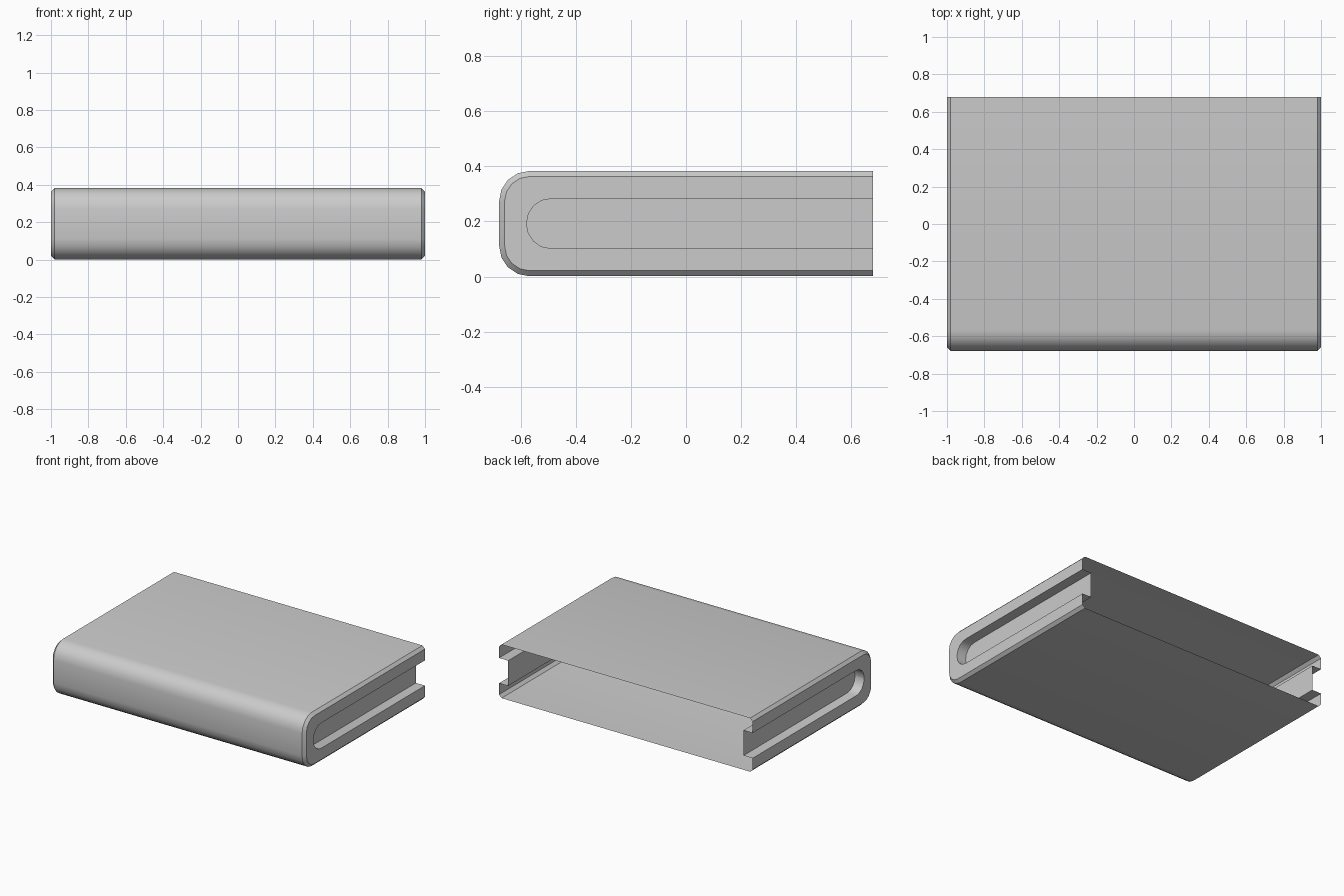
import bpy, bmesh
from math import sin, cos, pi

if "Cube" in bpy.data.objects:
    bpy.data.objects.remove(bpy.data.objects["Cube"])

MID_Z = 0.192      # centre height of the slab
BACK = 0.678       # open rear edge
SEGS = 4           # facets per rounded corner


def u_profile(front, half, r):
    """Open U in the YZ plane: top rear, round the front, bottom rear."""
    top = [(front + r - r * sin(a), MID_Z + half - r + r * cos(a))
           for a in (i * pi / 2 / SEGS for i in range(SEGS + 1))]
    bottom = [(y, 2 * MID_Z - z) for y, z in reversed(top)]
    return [(BACK, MID_Z + half)] + top + bottom + [(BACK, MID_Z - half)]


outer = u_profile(-0.678, 0.191, 0.11)    # main skin
rim = u_profile(-0.658, 0.171, 0.09)      # inner edge of the chamfer
groove = u_profile(-0.578, 0.09, 0.087)   # side groove outline

# Stations from the right groove floor out to the rim and over the skin, then mirrored
half_stations = [(0.928, groove), (1.0, groove), (1.0, rim), (0.98, outer)]
stations = half_stations + [(-x, p) for x, p in reversed(half_stations)]

# Thin shell, open at the rear
bm = bmesh.new()
rings = [[bm.verts.new((x, y, z)) for y, z in prof] for x, prof in stations]
for a, b in zip(rings, rings[1:]):
    for i in range(len(a) - 1):
        bm.faces.new((a[i], a[i + 1], b[i + 1], b[i]))

# Groove floors
bm.faces.new(rings[0])
bm.faces.new(rings[-1])
bmesh.ops.recalc_face_normals(bm, faces=bm.faces)

# Make the top skin face upwards
top = max(bm.faces, key=lambda f: f.calc_center_median().z)
if top.normal.z < 0:
    bmesh.ops.reverse_faces(bm, faces=bm.faces)

mesh = bpy.data.meshes.new("grooved_cover")
bm.to_mesh(mesh)
bm.free()
cover = bpy.data.objects.new("grooved_cover", mesh)
bpy.context.collection.objects.link(cover)

# Smooth rounded front, crisp chamfers and groove lips
bpy.context.view_layer.objects.active = cover
cover.select_set(True)
bpy.ops.object.shade_smooth_by_angle(angle=pi / 6)
